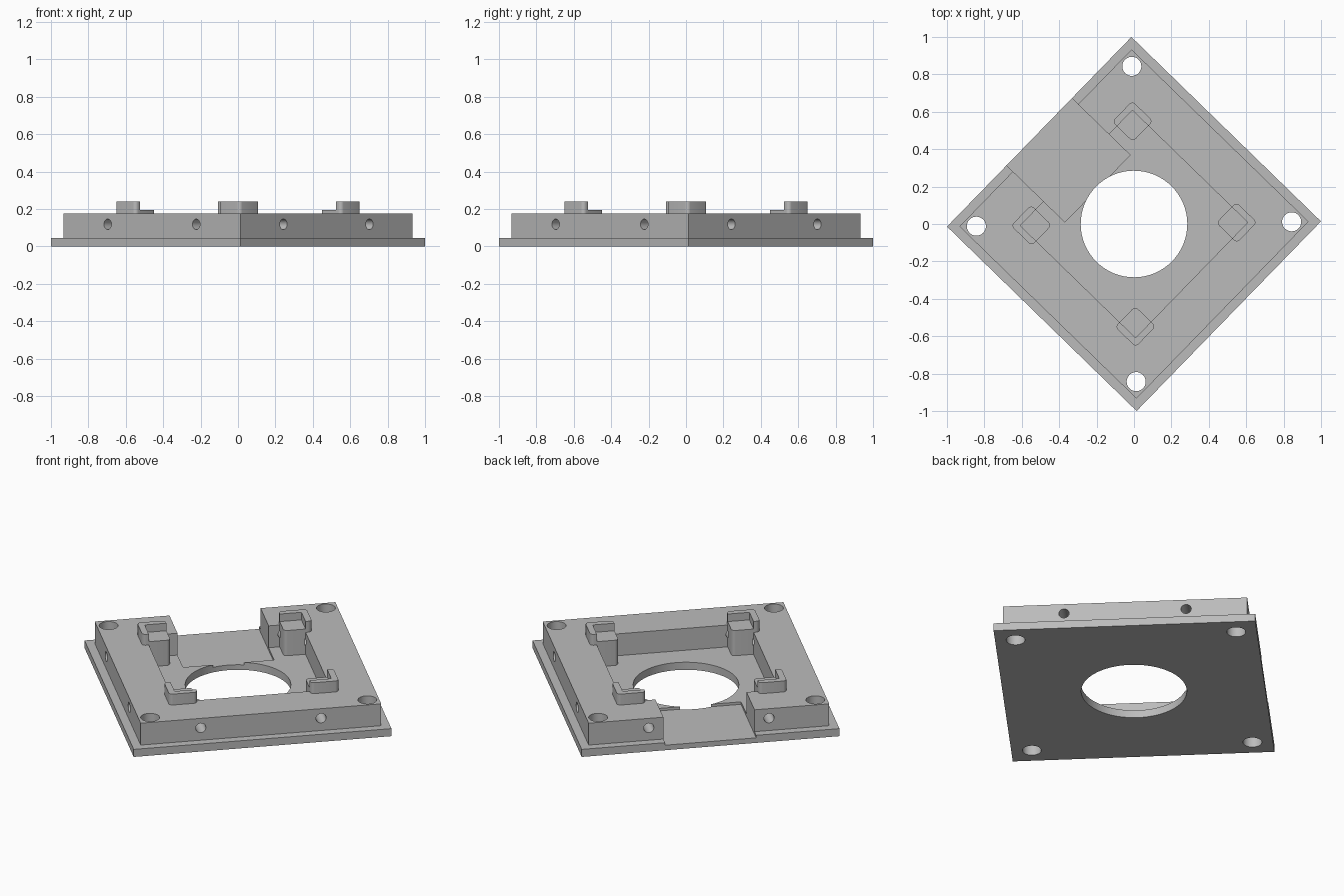
import bpy, bmesh, math
from mathutils import Matrix

if "Cube" in bpy.data.objects:
    bpy.data.objects.remove(bpy.data.objects["Cube"])

TURN = math.radians(-44.2)      # the square plate stands on its corner
PLATE, RIM, POCKET = 0.707, 0.66, 0.43
Z_PLATE, Z_RIM, Z_SEAT, Z_POST = 0.045, 0.175, 0.195, 0.24
CHANNEL_Y, CHANNEL_X, Z_CHANNEL = 0.25, -0.272, 0.03

grey = bpy.data.materials.new("light grey")
grey.diffuse_color = (0.5, 0.5, 0.5, 1)
grey.use_nodes = True
grey.node_tree.nodes["Principled BSDF"].inputs["Base Color"].default_value = grey.diffuse_color


def prism(name, outline, z0, z1):
    """Extrude a flat outline from z0 up to z1."""
    bm = bmesh.new()
    face = bm.faces.new([bm.verts.new((x, y, z0)) for x, y in outline])
    top = bmesh.ops.extrude_face_region(bm, geom=[face])["geom"]
    for v in top:
        if isinstance(v, bmesh.types.BMVert):
            v.co.z = z1
    bmesh.ops.recalc_face_normals(bm, faces=bm.faces)
    mesh = bpy.data.meshes.new(name)
    bm.to_mesh(mesh)
    bm.free()
    mesh.materials.append(grey)
    obj = bpy.data.objects.new(name, mesh)
    bpy.context.collection.objects.link(obj)
    return obj


def box(name, x0, x1, y0, y1, z0, z1):
    return prism(name, [(x0, y0), (x1, y0), (x1, y1), (x0, y1)], z0, z1)


def disc(x, y, r, n):
    return [(x + r * math.cos(2 * math.pi * i / n),
             y + r * math.sin(2 * math.pi * i / n)) for i in range(n)]


def rounded_square(cx, cy, half, r, steps=5):
    pts = []
    for q in range(4):
        a0 = q * math.pi / 2
        sx, sy = ((1, 1), (-1, 1), (-1, -1), (1, -1))[q]
        for i in range(steps + 1):
            a = a0 + math.pi / 2 * i / steps
            pts.append((cx + sx * (half - r) + r * math.cos(a),
                        cy + sy * (half - r) + r * math.sin(a)))
    return pts


def combine(target, other, operation):
    """Apply a boolean and remove the helper."""
    mod = target.modifiers.new("boolean", "BOOLEAN")
    mod.operation, mod.solver, mod.object = operation, "EXACT", other
    bpy.context.view_layer.objects.active = target
    bpy.ops.object.modifier_apply(modifier=mod.name)
    bpy.data.objects.remove(other, do_unlink=True)


# Base plate
mount = box("mounting_plate", -PLATE, PLATE, -PLATE, PLATE, 0, Z_PLATE)

# Raised rim, open on one side for the cable channel
c = CHANNEL_Y
rim = prism("rim", [(-RIM, -c), (-RIM, -RIM), (RIM, -RIM), (RIM, RIM),
                    (-RIM, RIM), (-RIM, c), (-POCKET, c), (-POCKET, POCKET),
                    (POCKET, POCKET), (POCKET, -POCKET), (-POCKET, -POCKET),
                    (-POCKET, -c)], 0.02, Z_RIM)
combine(mount, rim, "UNION")

# Corner posts with a lower seat inside an L-shaped lip
for sx in (-1, 1):
    for sy in (-1, 1):
        post = prism("post", rounded_square(sx * 0.388, sy * 0.388, 0.077, 0.02),
                     0.02, Z_POST)
        xs, ys = sorted((sx * 0.2, sx * POCKET)), sorted((sy * 0.2, sy * POCKET))
        combine(post, box("seat_cutter", *xs, *ys, Z_SEAT, 0.4), "DIFFERENCE")
        combine(mount, post, "UNION")

# Shallow channel and central opening
combine(mount, box("channel_cutter", -0.9, CHANNEL_X, -c, c, Z_CHANNEL, 0.4),
        "DIFFERENCE")
combine(mount, prism("opening_cutter", disc(0, 0, 0.285, 64), -0.1, 0.4),
        "DIFFERENCE")

# Vertical screw holes in the corners
for sx in (-1, 1):
    for sy in (-1, 1):
        combine(mount, prism("screw_cutter", disc(sx * 0.596, sy * 0.596, 0.051, 32),
                             -0.1, 0.4), "DIFFERENCE")

# Two horizontal holes through each side wall
for side in range(4):
    for y in (-0.33, 0.33):
        cutter = prism("side_hole_cutter", disc(0, 0, 0.028, 24), 0.428, 0.8)
        cutter.data.transform(Matrix.Rotation(side * math.pi / 2, 4, "Z")
                              @ Matrix.Translation((0, y, 0.118))
                              @ Matrix.Rotation(math.pi / 2, 4, "Y"))
        combine(mount, cutter, "DIFFERENCE")

# Turn onto the corner and smooth the round walls
mount.data.transform(Matrix.Rotation(TURN, 4, "Z"))
mount.select_set(True)
bpy.context.view_layer.objects.active = mount
bpy.ops.object.shade_smooth_by_angle(angle=math.radians(30))
